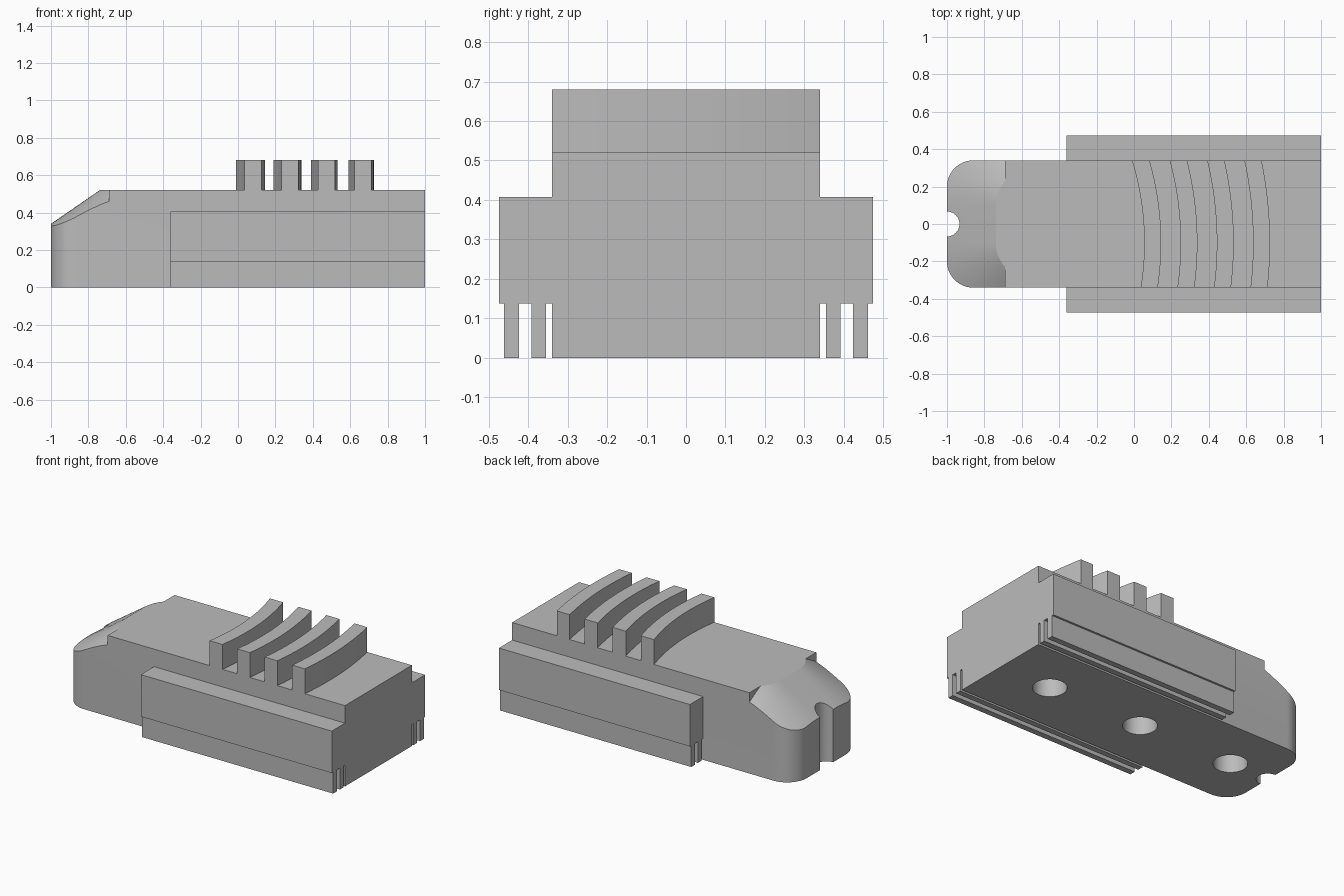
import bpy, bmesh, math
from mathutils import Vector

cube = bpy.data.objects.get("Cube")
if cube:
    bpy.data.objects.remove(cube)

grey = bpy.data.materials.new("plain grey")
grey.use_nodes = True
colour = (0.5, 0.5, 0.5, 1)
grey.diffuse_color = colour
grey.node_tree.nodes["Principled BSDF"].inputs["Base Color"].default_value = colour

HALF = 0.34      # half width of the body
TOP = 0.52       # height of the body


def make(name, bm):
    bmesh.ops.recalc_face_normals(bm, faces=bm.faces)
    mesh = bpy.data.meshes.new(name)
    bm.to_mesh(mesh)
    bm.free()
    mesh.materials.append(grey)
    ob = bpy.data.objects.new(name, mesh)
    bpy.context.collection.objects.link(ob)
    return ob


def prism(name, outline, z0, z1):
    """Extrude a plan outline from z0 to z1."""
    bm = bmesh.new()
    face = bm.faces.new([bm.verts.new((x, y, z0)) for x, y in outline])
    new = bmesh.ops.extrude_face_region(bm, geom=[face])["geom"]
    verts = [v for v in new if isinstance(v, bmesh.types.BMVert)]
    bmesh.ops.translate(bm, verts=verts, vec=(0, 0, z1 - z0))
    return make(name, bm)


def box(name, x0, x1, y0, y1, z0, z1):
    return prism(name, [(x0, y0), (x1, y0), (x1, y1), (x0, y1)], z0, z1)


def arc(cx, cy, r, a0, a1, n):
    angles = [math.radians(a0 + (a1 - a0) * i / n) for i in range(n + 1)]
    return [(cx + r * math.cos(a), cy + r * math.sin(a)) for a in angles]


def smooth(ob):
    bpy.ops.object.select_all(action='DESELECT')
    ob.select_set(True)
    bpy.context.view_layer.objects.active = ob
    bpy.ops.object.shade_smooth_by_angle(angle=math.radians(25))


def cut(ob, cutter):
    mod = ob.modifiers.new("cut", 'BOOLEAN')
    mod.operation = 'DIFFERENCE'
    mod.solver = 'EXACT'
    mod.object = cutter
    cutter.hide_render = True
    bpy.context.view_layer.objects.active = ob
    bpy.ops.object.modifier_apply(modifier=mod.name)
    bpy.data.objects.remove(cutter)


def nose_cutter():
    """Wedge swept round the nose, clipped square behind it."""
    bm = bmesh.new()
    rings = []
    radius, slope = 0.454, 0.69
    steps = [(s, a) for s, a in [(-1, -85 + 5 * i) for i in range(18)]]
    steps += [(1, 5 * i) for i in range(18)]
    for side, deg in steps:
        a = math.radians(deg)
        ring = []
        for inset, z in ((-0.15, None), (0.3, None), (-0.15, 0.8)):
            r = radius - inset
            z = 0.34 + slope * inset if z is None else z
            ring.append(bm.verts.new((-0.546 - r * math.cos(a),
                                      side * 0.1 + r * math.sin(a), z)))
        rings.append(ring)
    for p, q in zip(rings, rings[1:]):
        for i in range(3):
            j = (i + 1) % 3
            bm.faces.new((p[i], p[j], q[j], q[i]))
    bm.faces.new(rings[0])
    bm.faces.new(rings[-1])
    bmesh.ops.recalc_face_normals(bm, faces=bm.faces)
    geom = bm.verts[:] + bm.edges[:] + bm.faces[:]
    bmesh.ops.bisect_plane(bm, geom=geom, plane_co=Vector((-0.69, 0, 0)),
                           plane_no=Vector((1, 0, 0)), clear_outer=True)
    bmesh.ops.holes_fill(bm, edges=[e for e in bm.edges if e.is_boundary], sides=0)
    return make("nose_cutter", bm)


# Body with rounded front corners and a round notch in the nose
r = 0.14
plan = [(1, -HALF), (1, HALF)]
plan += arc(-1 + r, HALF - r, r, 90, 180, 12)
plan += arc(-1, 0, 0.067, 90, -90, 16)
plan += arc(-1 + r, r - HALF, r, 180, 270, 12)
body = prism("body", plan, 0, TOP)
cut(body, nose_cutter())

# Blind round holes in the underside
for x in (-0.72, -0.045, 0.63):
    cut(body, prism("hole_cutter", arc(x, 0, 0.1, 0, 348.75, 31), -0.1, 0.3))
smooth(body)

# Side rails, each with two thin fins below
for name, s in (("left_side", 1), ("right_side", -1)):
    def strip(part, a, b, z0, z1):
        lo, hi = sorted((s * a, s * b))
        box(name + part, -0.36, 1, lo, hi, z0, z1)
    strip("_rail", HALF, 0.474, 0.137, 0.407)
    strip("_inner_fin", 0.355, 0.392, 0, 0.137)
    strip("_outer_fin", 0.423, 0.461, 0, 0.137)

# Four concentric curved grip ridges on top
cx, cy = -1.445, -0.1
for i in range(4):
    def edge(radius):
        ys = [-HALF + 2 * HALF * k / 24 for k in range(25)]
        return [(cx + math.sqrt(radius ** 2 - (y - cy) ** 2), y) for y in ys]
    inner = 1.5 + 0.194 * i
    ridge = prism(f"grip_ridge_{i + 1}", edge(inner + 0.09) + edge(inner)[::-1], TOP, 0.68)
    smooth(ridge)
